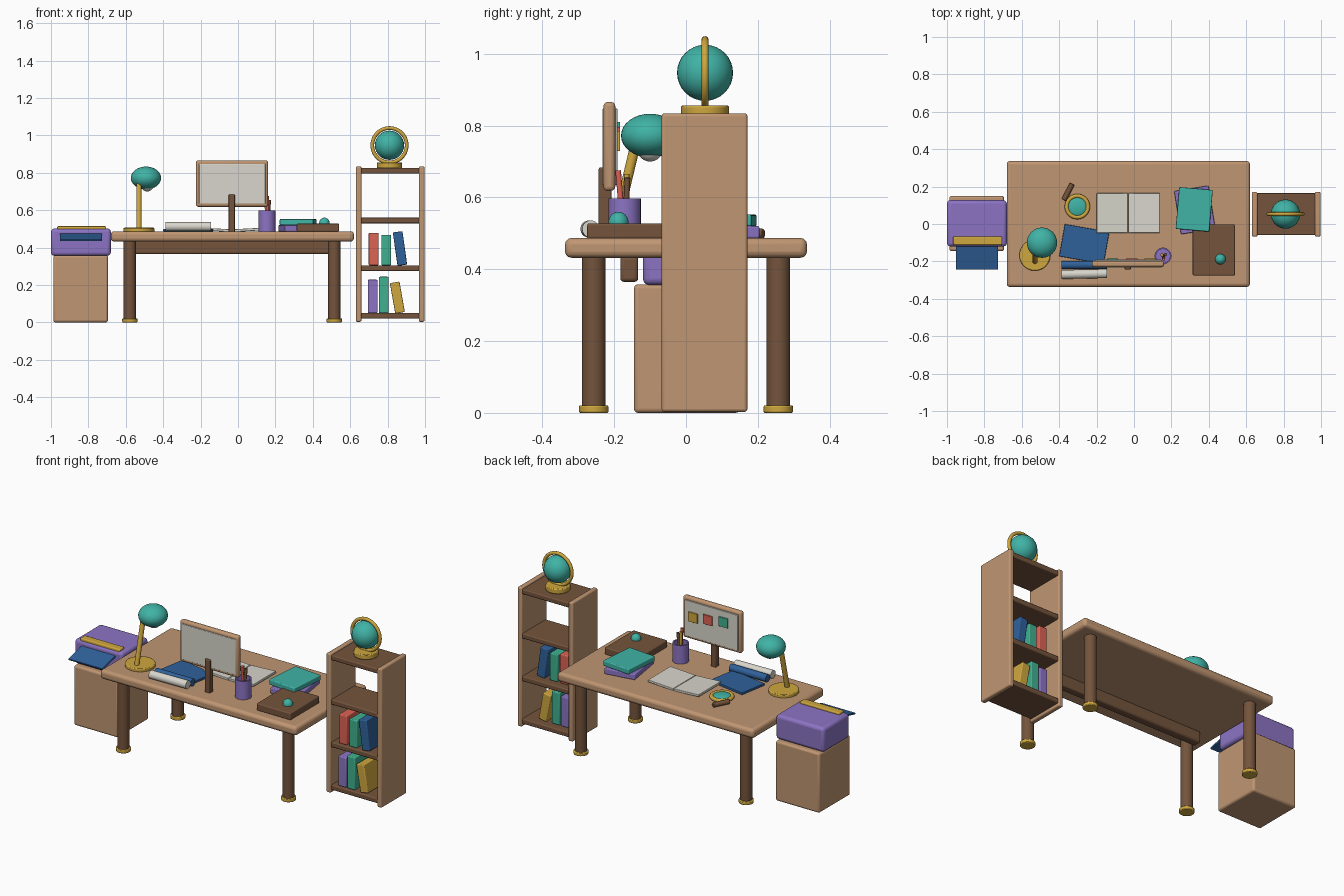
import bpy, bmesh, math
from mathutils import Vector

if "Cube" in bpy.data.objects:
    bpy.data.objects.remove(bpy.data.objects["Cube"], do_unlink=True)


def material(name, hexcode):
    def linear(v):
        return v / 12.92 if v <= 0.04045 else ((v + 0.055) / 1.055) ** 2.4
    rgb = [linear(int(hexcode[i:i + 2], 16) / 255) for i in (0, 2, 4)]
    m = bpy.data.materials.new(name)
    m.use_nodes = True
    m.diffuse_color = (*rgb, 1)
    m.node_tree.nodes["Principled BSDF"].inputs["Base Color"].default_value = (*rgb, 1)
    return m


TAN = material("tan wood", "C09672")
BROWN = material("dark wood", "74543C")
GOLD = material("gold", "CFA73F")
TEAL = material("teal", "40B3A6")
GREEN = material("green", "40B090")
PURPLE = material("purple", "8C74C4")
BLUE = material("blue", "2F619A")
WHITE = material("paper white", "D8D6CC")
RED = material("red", "DE6355")


def finish(name, mat, bevel=0, segments=3):
    o = bpy.context.object
    o.name = name
    o.data.materials.append(mat)
    bpy.ops.object.transform_apply(location=False, rotation=False, scale=True)
    if bevel:
        b = o.modifiers.new("soft_edge", "BEVEL")
        b.width, b.segments, b.limit_method = bevel, segments, "ANGLE"
    bpy.ops.object.shade_smooth_by_angle(angle=math.radians(40))
    return o


def box(name, mat, x, y, z, rot=(0, 0, 0), bevel=0.005):
    """Box from its (low, high) extents, turned about its own centre."""
    spans = (x, y, z)
    bpy.ops.mesh.primitive_cube_add(size=1, location=[sum(s) / 2 for s in spans],
                                    rotation=[math.radians(a) for a in rot])
    bpy.context.object.scale = [s[1] - s[0] for s in spans]
    return finish(name, mat, bevel)


def rod(name, mat, start, end, radius, bevel=0, sides=32):
    a, b = Vector(start), Vector(end)
    bpy.ops.mesh.primitive_cylinder_add(vertices=sides, radius=radius, depth=(b - a).length,
                                        location=(a + b) / 2)
    bpy.context.object.rotation_euler = (b - a).to_track_quat("Z", "Y").to_euler()
    return finish(name, mat, bevel, 2)


def ball(name, mat, loc, radii):
    bpy.ops.mesh.primitive_uv_sphere_add(segments=32, ring_count=16, radius=1, location=loc)
    bpy.context.object.scale = radii
    return finish(name, mat)


def ring(name, mat, loc, major, minor, rot=(0, 0, 0)):
    bpy.ops.mesh.primitive_torus_add(major_segments=48, minor_segments=12, location=loc,
                                     rotation=rot, major_radius=major, minor_radius=minor)
    return finish(name, mat)


def lathe(name, mat, loc, profile, sides=32):
    """Spin a (radius, height) profile about z."""
    bm = bmesh.new()
    verts = [bm.verts.new((r, 0, z)) for r, z in profile]
    edges = [bm.edges.new(p) for p in zip(verts, verts[1:])]
    bmesh.ops.spin(bm, geom=verts + edges, axis=(0, 0, 1), cent=(0, 0, 0),
                   angle=math.tau, steps=sides)
    bmesh.ops.remove_doubles(bm, verts=bm.verts, dist=0.0001)
    bmesh.ops.recalc_face_normals(bm, faces=bm.faces)
    me = bpy.data.meshes.new(name)
    bm.to_mesh(me)
    bm.free()
    o = bpy.data.objects.new(name, me)
    bpy.context.collection.objects.link(o)
    bpy.ops.object.select_all(action="DESELECT")
    o.select_set(True)
    bpy.context.view_layer.objects.active = o
    o.location = loc
    return finish(name, mat)


# Desk
DESK = 0.487
box("desk_top", TAN, (-0.68, 0.62), (-0.337, 0.337), (0.432, DESK), bevel=0.018)
box("front_rail", BROWN, (-0.57, 0.51), (-0.183, -0.133), (0.365, 0.436), bevel=0.01)
for x, side in ((-0.578, "right"), (0.515, "left")):
    for y, end in ((-0.257, "front"), (0.257, "back")):
        rod(f"{end}_{side}_leg", BROWN, (x, y, 0.01), (x, y, 0.436), 0.033)
        rod(f"{end}_{side}_foot", GOLD, (x, y, 0), (x, y, 0.021), 0.041, 0.004)

# Side cabinet with printer
box("cabinet", TAN, (-0.987, -0.695), (-0.145, 0.15), (0, 0.358), bevel=0.012)
box("printer_body", PURPLE, (-1.0, -0.68), (-0.12, 0.127), (0.356, 0.502), bevel=0.018)
box("printer_bar", GOLD, (-0.967, -0.705), (-0.112, -0.066), (0.493, 0.514), bevel=0.006)
box("printer_tray", BLUE, (-0.952, -0.727), (-0.245, -0.095), (0.452, 0.462), (14, 0, 0), 0.003)

# Bookcase, open at front and back
for x, side in ((0.63, "right"), (0.967, "left")):
    box(f"bookcase_{side}_panel", TAN, (x, x + 0.03), (-0.068, 0.171), (0.003, 0.834), bevel=0.008)
for i, z in enumerate((0.02, 0.275, 0.53, 0.795)):
    box(f"shelf_{i + 1}", BROWN, (0.65, 0.977), (-0.06, 0.165), (z, z + 0.03), bevel=0.006)
shelf_books = [(0.05, 0.72, 0.178, PURPLE, 0), (0.05, 0.779, 0.194, GREEN, 0),
               (0.05, 0.852, 0.165, GOLD, -10), (0.305, 0.725, 0.174, RED, 0),
               (0.305, 0.793, 0.163, GREEN, 0), (0.305, 0.866, 0.18, BLUE, -8)]
for i, (z, x, h, mat, lean) in enumerate(shelf_books):
    box(f"shelf_book_{i + 1}", mat, (x - 0.026, x + 0.026), (-0.045, 0.12), (z, z + h),
        (0, lean, 0), 0.005)

# Globe
GX, GY, GZ = 0.81, 0.053, 0.947
rod("globe_base", GOLD, (GX, GY, 0.825), (GX, GY, 0.856), 0.067, 0.005)
ball("globe_sphere", TEAL, (GX, GY, GZ), (0.078, 0.078, 0.078))
ring("globe_ring", GOLD, (GX, GY, GZ), 0.092, 0.01, (math.pi / 2, 0, 0))

# Monitor: the screen panel shows on both faces, notes stuck to the back one
box("monitor_frame", TAN, (-0.225, 0.161), (-0.23, -0.197), (0.618, 0.866), bevel=0.012)
box("monitor_screen", WHITE, (-0.208, 0.146), (-0.233, -0.191), (0.635, 0.847), bevel=0.002)
box("monitor_stand", BROWN, (-0.05, -0.017), (-0.243, -0.208), (0.48, 0.684))
for mat, x, z, name in ((GOLD, 0.085, 0.757, "first"), (RED, -0.012, 0.768, "second"),
                        (GREEN, -0.115, 0.782, "third")):
    box(f"{name}_note", mat, (x - 0.03, x + 0.03), (-0.192, -0.184),
        (z - 0.028, z + 0.028), bevel=0.001)

# Desk lamp
rod("lamp_base", GOLD, (-0.53, -0.167, 0.483), (-0.53, -0.167, 0.506), 0.083, 0.005)
rod("lamp_pole", GOLD, (-0.53, -0.2, 0.5), (-0.53, -0.14, 0.75), 0.014)
ball("lamp_shade", TEAL, (-0.492, -0.1, 0.772), (0.081, 0.081, 0.061))
ball("lamp_bulb", WHITE, (-0.485, -0.1, 0.736), (0.036, 0.036, 0.036))

# Pencil cup
CX, CY = 0.155, -0.171
lathe("pencil_cup", PURPLE, (CX, CY, DESK - 0.002),
      [(0, 0), (0.045, 0), (0.045, 0.112), (0.037, 0.112), (0.037, 0.08), (0, 0.08)])
for mat, dx, dy, top, name in ((RED, 0.004, -0.018, 0.675, "red"),
                               (GOLD, -0.006, 0.006, 0.665, "gold"),
                               (BROWN, 0.014, 0.008, 0.655, "brown")):
    rod(f"{name}_pencil", mat, (CX + dx * 0.3, CY + dy * 0.3, 0.53),
        (CX + dx, CY + dy, top), 0.008, sides=12)

# Open notebook
for x, tilt, name in ((-0.2, 3, "right"), (-0.03, -3, "left")):
    box(f"notebook_{name}_page", WHITE, (x, x + 0.167), (-0.048, 0.165),
        (0.488, 0.502), (0, tilt, 0), 0.003)

# Drawing sheet and paper rolls
box("drawing_sheet", BLUE, (-0.387, -0.145), (-0.195, -0.02), (0.486, 0.5), (0, 0, -10), 0.003)
rod("blue_roll", BLUE, (-0.387, -0.219, 0.508), (-0.145, -0.219, 0.508), 0.022)
rod("white_roll", WHITE, (-0.387, -0.27, 0.512), (-0.145, -0.265, 0.512), 0.024)

# Magnifying glass
ring("magnifier_ring", GOLD, (-0.303, 0.093, 0.498), 0.057, 0.011)
ball("magnifier_lens", TEAL, (-0.303, 0.093, 0.499), (0.052, 0.052, 0.012))
rod("magnifier_handle", BROWN, (-0.375, 0.128, 0.499), (-0.33, 0.215, 0.499), 0.014, 0.003)

# Stacked books
box("lower_book", PURPLE, (0.232, 0.418), (-0.042, 0.192), (0.486, 0.52), (0, 0, 9))
box("upper_book", TEAL, (0.232, 0.412), (-0.034, 0.19), (0.52, 0.552), (0, 0, -5))

# Keepsake box with knob
box("keepsake_box", BROWN, (0.314, 0.54), (-0.275, -0.002), (0.485, 0.528), bevel=0.006)
ball("keepsake_knob", TEAL, (0.462, -0.188, 0.53), (0.028, 0.028, 0.03))
